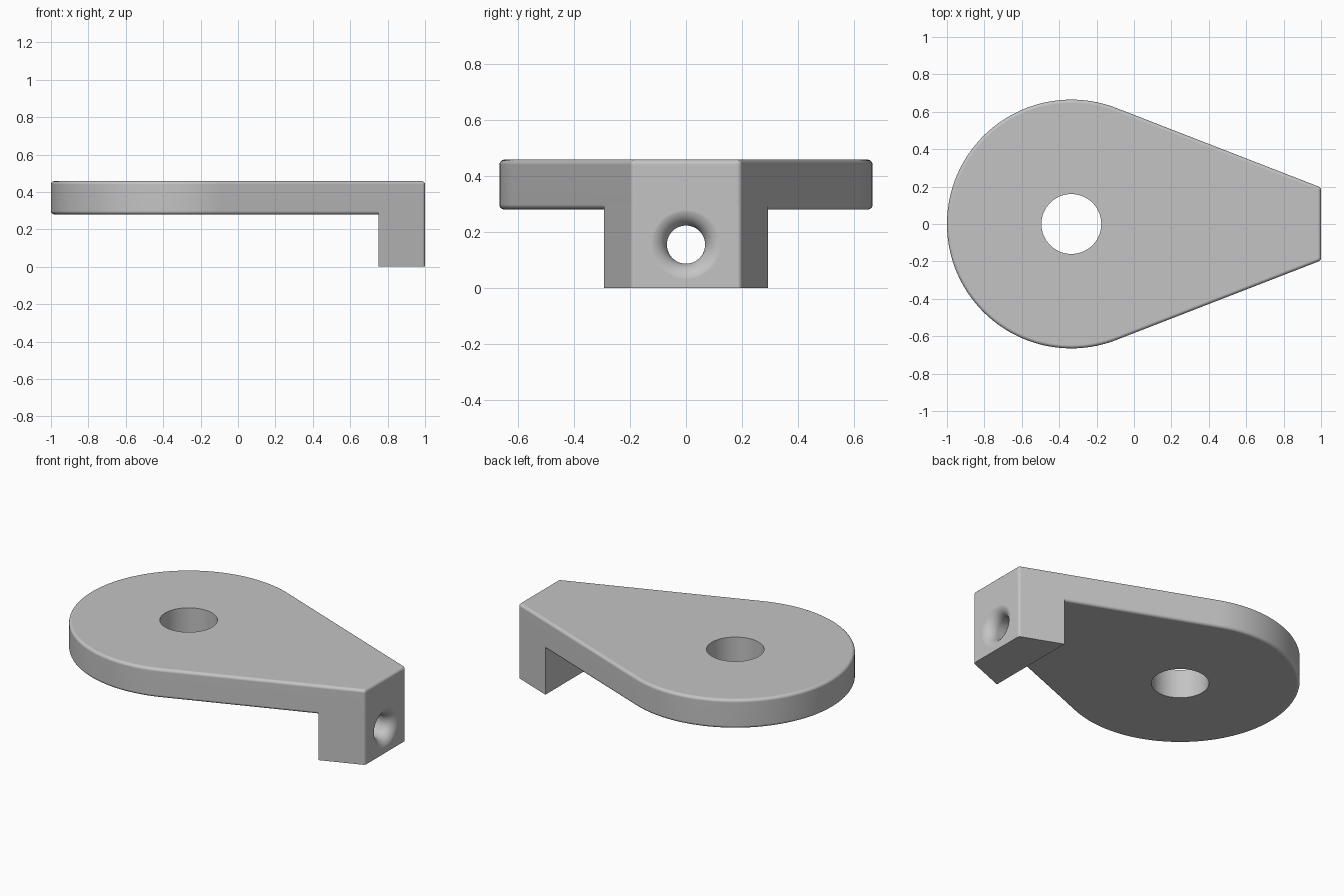
import bpy, bmesh
from math import atan2, acos, hypot, cos, sin, pi, tan

if "Cube" in bpy.data.objects:
    bpy.data.objects.remove(bpy.data.objects["Cube"])

# Main dimensions
CX, R = -0.335, 0.665          # round end
TIP_X, TIP_W = 1.0, 0.195      # narrow end and its half width
CORNER, EDGE = 0.02, 0.018     # corner and edge rounding
Z_LOW, Z_TOP = 0.28, 0.458     # plate underside and top
LUG_X = 0.75                   # inner wall of the lug
A = atan2(TIP_W, TIP_X - CX) + acos(R / hypot(TIP_X - CX, TIP_W))  # side normal

grey = bpy.data.materials.new("plain_grey")
grey.use_nodes = True
COLOR = (0.55, 0.55, 0.55, 1)
grey.diffuse_color = COLOR
grey.node_tree.nodes["Principled BSDF"].inputs["Base Color"].default_value = COLOR


def arc(cx, cy, r, start, end, n):
    steps = [start + (end - start) * i / n for i in range(n + 1)]
    return [(cx + r * cos(t), cy + r * sin(t)) for t in steps]


def tip_arcs(d):
    """Rounded corners of the narrow end, inset by d."""
    x = TIP_X - CORNER
    y = (TIP_X * cos(A) + TIP_W * sin(A) - CORNER - x * cos(A)) / sin(A)
    r = CORNER - d
    return arc(x, -y, r, -A, 0, 6), arc(x, y, r, 0, A, 6)


def outline(d):
    """Teardrop outline inset by d."""
    low, high = tip_arcs(d)
    return low + high + arc(CX, 0, R - d, A, 2 * pi - A, 96)


def loft(name, rings, closed=False):
    """Skin a list of equal 3D rings, with end caps."""
    bm = bmesh.new()
    loops = [[bm.verts.new(p) for p in ring] for ring in rings]
    n = len(loops[0])
    for a, b in zip(loops, loops[1:]):
        for i in range(n):
            j = (i + 1) % n
            bm.faces.new((a[i], a[j], b[j], b[i]))
    bm.faces.new(loops[0][::-1])
    bm.faces.new(loops[-1])
    bmesh.ops.recalc_face_normals(bm, faces=bm.faces[:])
    mesh = bpy.data.meshes.new(name)
    bm.to_mesh(mesh)
    bm.free()
    mesh.materials.append(grey)
    obj = bpy.data.objects.new(name, mesh)
    bpy.context.collection.objects.link(obj)
    return obj


def activate(obj):
    bpy.ops.object.select_all(action="DESELECT")
    obj.select_set(True)
    bpy.context.view_layer.objects.active = obj


def drill_and_smooth(obj, cutter):
    cutter.hide_render = True
    cut = obj.modifiers.new("hole", "BOOLEAN")
    cut.operation, cut.solver, cut.object = "DIFFERENCE", "EXACT", cutter
    activate(obj)
    bpy.ops.object.modifier_apply(modifier=cut.name)
    bpy.data.objects.remove(cutter)
    bpy.ops.object.shade_smooth_by_angle(angle=pi / 6)
    # Keep the large faces flat next to the rounded edges
    weighted = obj.modifiers.new("flat_faces", "WEIGHTED_NORMAL")
    weighted.keep_sharp = True


# Teardrop plate with rounded upper and lower edges
N = 5
turns = [pi / 2 * i / N for i in range(N + 1)]
lower = [(EDGE * (1 - sin(t)), Z_LOW + EDGE * (1 - cos(t))) for t in turns]
upper = [(d, Z_LOW + Z_TOP - z) for d, z in reversed(lower)]
plate = loft("plate", [[(x, y, z) for x, y in outline(d)] for d, z in lower + upper])

# Vertical hole through the plate
pivot = loft("pivot_cutter", [[(x, y, z) for x, y in arc(CX, 0, 0.16, 0, 2 * pi, 96)[:-1]]
                              for z in (0.1, 0.6)])
drill_and_smooth(plate, pivot)

# Lug below the narrow end, flush with the plate sides
half = TIP_W + (TIP_X - LUG_X) / tan(A)
low, high = tip_arcs(0)
section = [(LUG_X, -half)] + low + high[1:] + [(LUG_X, half)]
section = [p for i, p in enumerate(section) if p != section[i - 1]]
lug = loft("lug", [[(x, y, z) for x, y in section] for z in (0, Z_LOW + EDGE)])

# Horizontal hole with a rounded flare at the outer face
HOLE_Z, HOLE_R, FLARE = 0.155, 0.068, 0.065
profile = [(0.6, HOLE_R)]
for i in range(13):
    t = pi / 2 * i / 12
    profile.append((TIP_X + 0.0005 - FLARE * (1 - sin(t)), HOLE_R + FLARE * (1 - cos(t))))
profile.append((1.1, HOLE_R + FLARE))
bore = loft("bore_cutter", [[(x, y, z) for y, z in arc(0, HOLE_Z, r, 0, 2 * pi, 64)[:-1]]
                            for x, r in profile])
drill_and_smooth(lug, bore)
